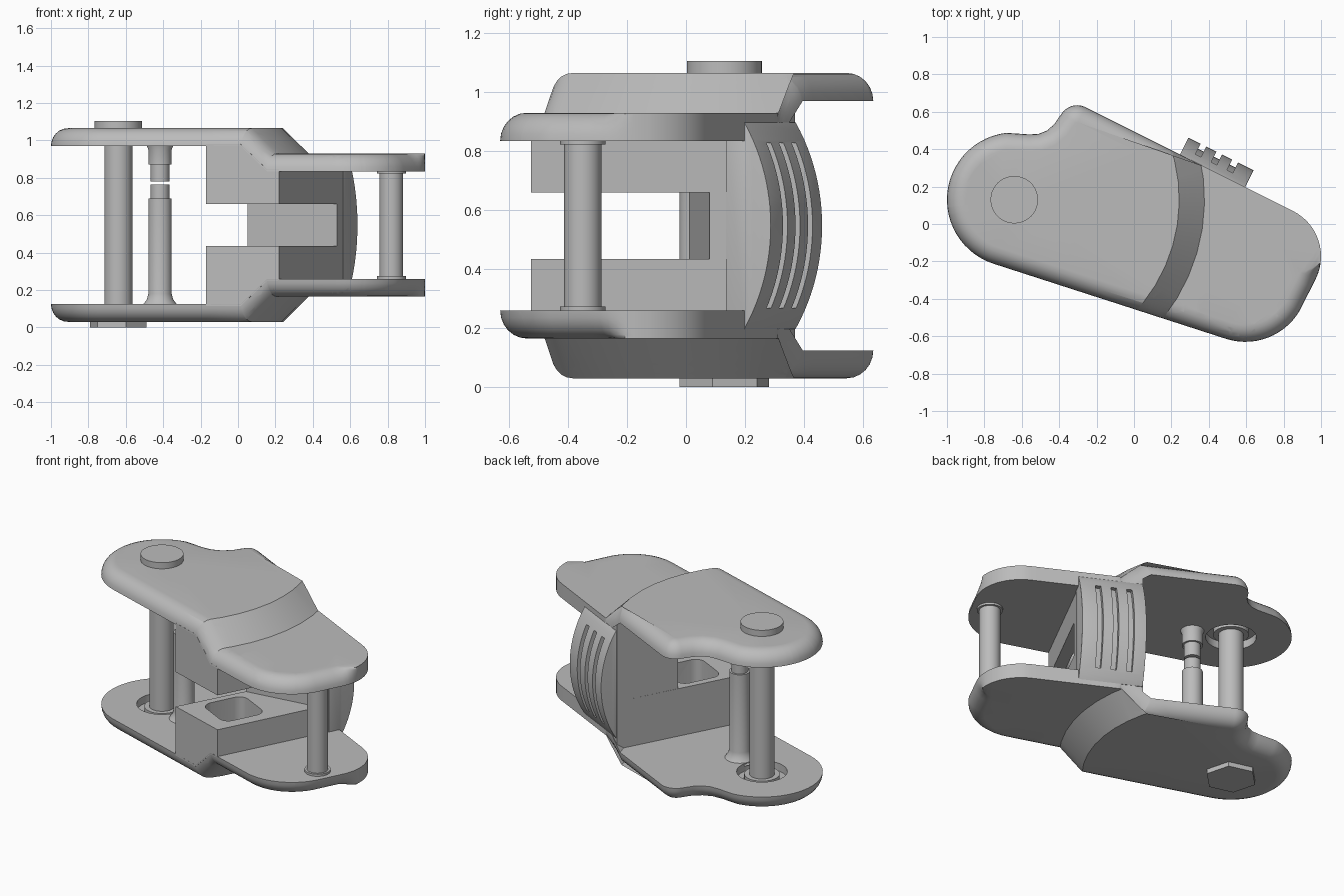
import bpy, bmesh, math
from mathutils import Vector

if "Cube" in bpy.data.objects:
    bpy.data.objects.remove(bpy.data.objects["Cube"])

MID = 0.5475                       # mirror height
HUB = Vector((-0.64, 0.13, 0))     # main pin axis
T = Vector((0.894, -0.447, 0))     # along the back edge
N = Vector((0.447, 0.894, 0))      # outward from the back edge
PAD = Vector((0.42, 0.285, 0))     # middle of the grip on the back edge
STEP = 0.135

metal = bpy.data.materials.new("light_grey")
metal.use_nodes = True
grey = (0.5, 0.5, 0.5, 1)
metal.diffuse_color = grey
metal.node_tree.nodes["Principled BSDF"].inputs["Base Color"].default_value = grey


def make(name, bm, z=0.0):
    bmesh.ops.recalc_face_normals(bm, faces=bm.faces)
    me = bpy.data.meshes.new(name)
    bm.to_mesh(me)
    bm.free()
    ob = bpy.data.objects.new(name, me)
    ob.location.z = z
    me.materials.append(metal)
    bpy.context.collection.objects.link(ob)
    return ob


def activate(ob):
    bpy.ops.object.select_all(action='DESELECT')
    ob.select_set(True)
    bpy.context.view_layer.objects.active = ob


def modify(ob, kind, **settings):
    activate(ob)
    mod = ob.modifiers.new(kind, kind)
    for key, value in settings.items():
        setattr(mod, key, value)
    bpy.ops.object.modifier_apply(modifier=mod.name)


def cut(ob, cutter):
    modify(ob, 'BOOLEAN', operation='DIFFERENCE', solver='EXACT', object=cutter)
    bpy.data.objects.remove(cutter)


def smooth(ob):
    activate(ob)
    bpy.ops.object.shade_smooth_by_angle(angle=math.radians(32))


def mirror(ob):
    modify(ob, 'MIRROR', use_axis=(False, False, True), use_mirror_merge=False)
    smooth(ob)


def loft(rings):
    """Closed solid through rings of equal point count."""
    bm = bmesh.new()
    rows = [[bm.verts.new(p) for p in ring] for ring in rings]
    n = len(rows[0])
    for low, high in zip(rows, rows[1:]):
        for i in range(n):
            j = (i + 1) % n
            bm.faces.new((low[i], low[j], high[j], high[i]))
    caps = [bm.faces.new(rows[0]), bm.faces.new(rows[-1])]
    bmesh.ops.triangulate(bm, faces=caps)
    return bm


def prism(points, z0, z1):
    return loft([[(p[0], p[1], z) for p in points] for z in (z0, z1)])


def lathe(name, x, y, profile, sides=40, turn=0.0):
    angles = [turn + math.tau * i / sides for i in range(sides)]
    ob = make(name, loft([[(x + r * math.cos(a), y + r * math.sin(a), z) for a in angles]
                          for r, z in profile]))
    smooth(ob)
    return ob


def arc(cx, cy, r, a0, a1, n):
    angles = [math.radians(a0 + (a1 - a0) * i / n) for i in range(n + 1)]
    return [(cx + r * math.cos(a), cy + r * math.sin(a)) for a in angles]


def jog(bm, above):
    """Lower everything past an arc round the hub by a sloping step."""
    angles = [math.radians(-50 + 7.5 * i) for i in range(11)]
    dirs = [Vector((math.cos(a), math.sin(a), 0)) for a in angles]
    planes = [(HUB + d * r, d) for d in dirs for r in (0.88, 1.015)]
    for d, e in zip(dirs, dirs[1:]):
        planes.append((HUB, (d + e).cross(Vector((0, 0, 1))).normalized()))
    for co, no in planes:
        bmesh.ops.bisect_plane(bm, geom=bm.verts[:] + bm.edges[:] + bm.faces[:],
                               dist=1e-5, plane_co=co, plane_no=no)
    for v in bm.verts:
        if v.co.z > above:
            g = max(d.dot(v.co - HUB) for d in dirs)
            v.co.z -= STEP * min(1, max(0, (g - 0.88) / STEP))


# Plate outline with a rounding weight for each point
outline = [(x, y, 1) for x, y in arc(0.595, -0.293, 0.337, -107.7, -30, 14)]
outline += [(x, y, max(0, 1 - i / 3)) for i, (x, y)
            in enumerate(arc(0.729, -0.173, 0.271, -26.6, 63.4, 14))]
outline += [(0.37, 0.31, 0), (0.25, 0.37, 1)]
outline += [(x, y, 1) for x, y in arc(-0.304, 0.535, 0.1, 63.4, 145, 10)]
outline += [(-0.425, 0.535, 1), (-0.465, 0.5, 1), (-0.51, 0.482, 1), (-0.56, 0.479, 1)]
outline += [(x, y, 1) for x, y in arc(HUB.x, HUB.y, 0.36, 97, 252.3, 26)]


# Upper and lower plates: rounded outer rim, stepped over the arc
def plate_ring(angle):
    rim, ring = 0.095, []
    for i, (x, y, w) in enumerate(outline):
        before, after = outline[i - 1], outline[(i + 1) % len(outline)]
        d1 = Vector((x - before[0], y - before[1])).normalized()
        d2 = Vector((after[0] - x, after[1] - y)).normalized()
        d = (d1 + d2).normalized()
        inset = 0.95 * rim * (1 - math.cos(angle)) * w
        ring.append((x - d.y * inset, y + d.x * inset, 0.97 - MID + rim * math.sin(angle)))
    return ring


bm = loft([plate_ring(math.pi / 2 * k / 6) for k in range(7)])
jog(bm, -1)
plates = make("plates", bm, MID)
cut(plates, lathe("recess_cutter", HUB.x, HUB.y, [(0.15, 0.9), (0.15, 1.02)]))
mirror(plates)

# Body block between the plates, with a slot open to the front
front_left, front_right = (-0.17, -0.40), (0.22, -0.525)
back_right, back_left = (0.59, 0.198), (0.24, 0.37)
bm = prism([front_left, front_right, back_right, back_left], 0.66 - MID, 0.98 - MID)
jog(bm, 0.3)
block = make("body_blocks", bm, MID)

# Rounded pocket in the slot faces
pocket = []
for k, (sx, sy) in enumerate([(1, 1), (-1, 1), (-1, -1), (1, -1)]):
    for u, v in arc(sx * 0.08, sy * 0.08, 0.06, 90 * k, 90 * k + 90, 6):
        p = Vector((0.13, -0.23, 0)) + T * u + N * v
        pocket.append((p.x, p.y))
cut(block, make("pocket_cutter", prism(pocket, 0.6, 0.86)))
mirror(block)

# Core wall closing the slot at the back
make("body_core", prism([(0.05, 0.01), (0.53, 0.08), back_right, back_left], 0.434, 0.661))


# Grip pad on the back edge: curved slab with three grooves
def slab(name, t0, t1, half, sink, base):
    section = []
    for k in range(25):
        z = half * (k / 12 - 1)
        section.append((math.sqrt(0.66 ** 2 - z * z) - 0.56 - sink, z))
    section += [(base, half), (base, -half)]
    return make(name, loft([[PAD + T * t + N * n + Vector((0, 0, MID + z))
                             for n, z in section] for t in (t0, t1)]))


grip = slab("grip_pad", -0.195, 0.195, 0.35, 0, -0.07)
modify(grip, 'BEVEL', width=0.035, segments=4, limit_method='ANGLE', angle_limit=0.7)
for t in (-0.105, -0.01, 0.085):
    cut(grip, slab("groove_cutter", t - 0.017, t + 0.017, 0.28, 0.03, 0.3))
smooth(grip)

# Main pin with round head and hexagonal nut
lathe("main_pin", HUB.x, HUB.y, [(0.075, 0.02), (0.075, 1.08)])
lathe("main_pin_head", HUB.x, HUB.y, [(0.127, 1.05), (0.127, 1.105)])
lathe("main_pin_nut", HUB.x, HUB.y, [(0.157, 0), (0.157, 0.06)], 6, math.radians(-15))
for name, z0, z1 in (("lower_bush", 0.07, 0.11), ("upper_bush", 0.985, 1.025)):
    lathe(name, HUB.x, HUB.y, [(0.105, z0), (0.105, z1)])

# Split post: lower and upper halves
lathe("lower_post", -0.417, 0.04, [(0.1, 0.11), (0.085, 0.13), (0.07, 0.15), (0.0625, 0.18),
                                   (0.0625, 0.69), (0.05, 0.69), (0.05, 0.765)])
lathe("upper_post", -0.417, 0.04, [(0.05, 0.78), (0.05, 0.87), (0.0625, 0.87),
                                   (0.0625, 0.95), (0.075, 0.985)])

# End pin with thin collars
lathe("end_pin", 0.82, -0.35, [(0.077, 0.25), (0.077, 0.274), (0.063, 0.274),
                               (0.063, 0.822), (0.077, 0.822), (0.077, 0.85)])
